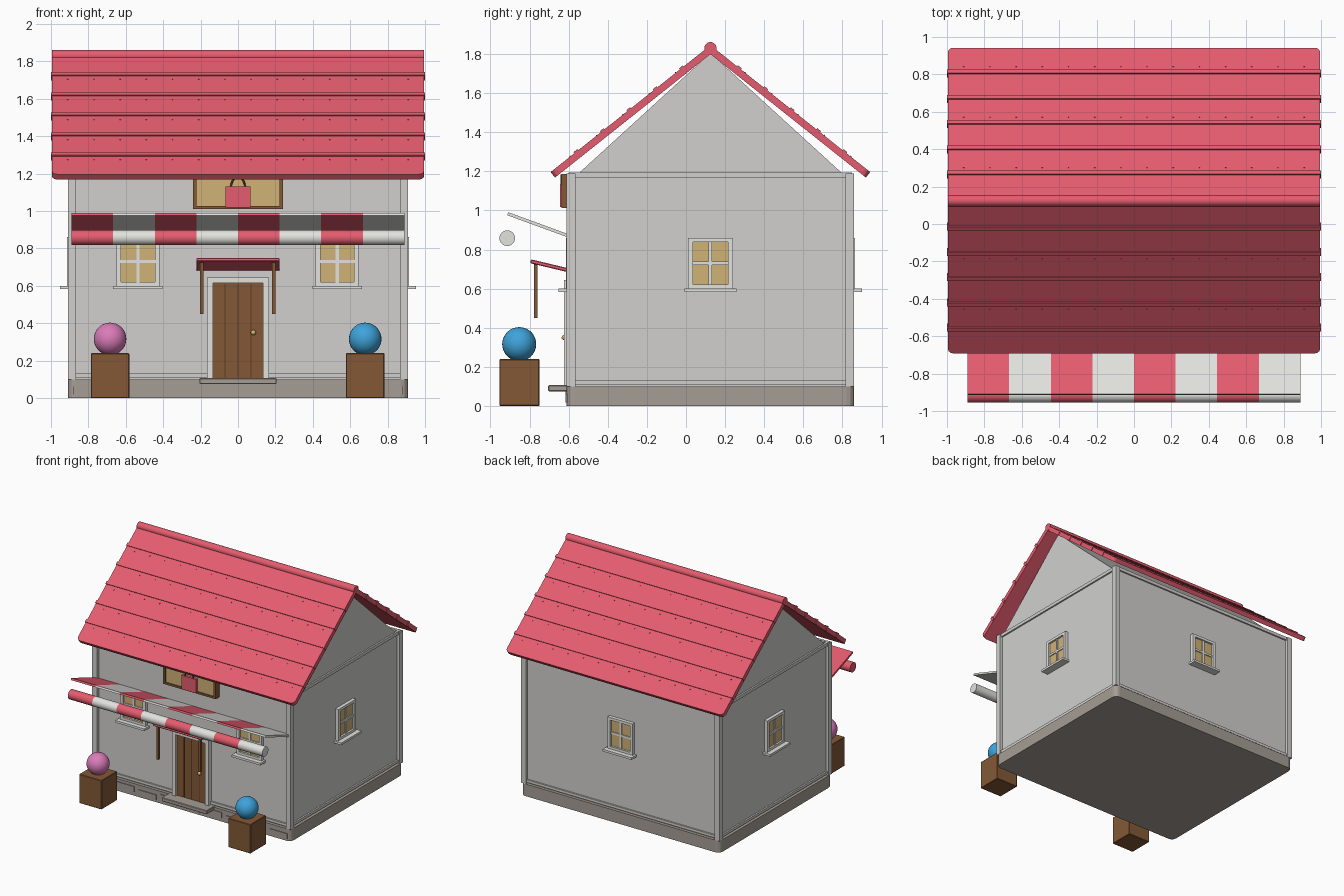
import bpy, bmesh, math
from mathutils import Matrix, Vector

if "Cube" in bpy.data.objects:
    bpy.data.objects.remove(bpy.data.objects["Cube"])


def material(name, r, g, b):
    m = bpy.data.materials.new(name)
    lin = [((c / 255 + 0.055) / 1.055) ** 2.4 for c in (r, g, b)]
    m.diffuse_color = (*lin, 1)
    m.use_nodes = True
    m.node_tree.nodes["Principled BSDF"].inputs["Base Color"].default_value = m.diffuse_color
    return m


RED = material("red", 228, 92, 110)
WHITE = material("white", 226, 226, 222)
WALL = material("wall grey", 209, 208, 206)
STONE = material("stone", 166, 157, 149)
BROWN = material("wood brown", 131, 89, 54)
DARK = material("dark wood", 88, 58, 36)
TAN = material("warm tan", 208, 178, 118)
PINK = material("pink", 218, 124, 184)
BLUE = material("blue", 62, 163, 218)


def finish(name, bm, mat, matrix=None, smooth=False):
    me = bpy.data.meshes.new(name)
    bmesh.ops.recalc_face_normals(bm, faces=bm.faces)
    bm.to_mesh(me)
    bm.free()
    if matrix:
        me.transform(matrix)
    for p in me.polygons:
        p.use_smooth = smooth
    me.materials.append(mat)
    ob = bpy.data.objects.new(name, me)
    bpy.context.collection.objects.link(ob)
    if smooth:
        bpy.context.view_layer.objects.active = ob
        ob.select_set(True)
        bpy.ops.object.shade_smooth_by_angle()
        ob.select_set(False)
    return ob


def box(name, x, y, z, mat, matrix=None, bevel=0.0, axis=None):
    """Box from (min, max) ranges; optional bevel of all edges or those along one axis."""
    bm = bmesh.new()
    bmesh.ops.create_cube(bm, size=1)
    for v in bm.verts:
        v.co = [(r[0] + r[1]) / 2 + c * (r[1] - r[0]) for c, r in zip(v.co, (x, y, z))]
    if bevel:
        es = [e for e in bm.edges if axis is None or
              abs((e.verts[0].co - e.verts[1].co).normalized()[axis]) > 0.9]
        bmesh.ops.bevel(bm, geom=es, offset=bevel, segments=3 if axis is not None else 1,
                        profile=0.5, affect='EDGES')
    return finish(name, bm, mat, matrix)


def slope(low, high):
    """Matrix whose local y runs from low to high (y, z points); returns it and the length."""
    a, b = Vector((0, *low)), Vector((0, *high))
    ang = math.atan2(b.z - a.z, b.y - a.y)
    return Matrix.Translation(a) @ Matrix.Rotation(ang, 4, 'X'), (b - a).length


def rod(name, x0, x1, y, z, r, mat):
    bm = bmesh.new()
    bmesh.ops.create_cone(bm, cap_ends=True, segments=24, radius1=r, radius2=r, depth=x1 - x0)
    m = Matrix.Translation(((x0 + x1) / 2, y, z)) @ Matrix.Rotation(math.pi / 2, 4, 'Y')
    return finish(name, bm, mat, m, True)


def ball(name, loc, r, mat):
    bm = bmesh.new()
    bmesh.ops.create_uvsphere(bm, u_segments=28, v_segments=18, radius=r)
    return finish(name, bm, mat, Matrix.Translation(loc), True)


CY = 0.125  # middle of the house in y

# Stone base, walls, gable
box("stone_base", (-.91, .91), (-.61, .86), (0, .1), STONE, bevel=.04, axis=2)
box("walls", (-.885, .885), (-.585, .835), (.1, 1.18), WALL)
bm = bmesh.new()
f = bm.faces.new([bm.verts.new((-.885, y, z)) for y, z in
                  ((-.565, 1.175), (CY, 1.805), (.815, 1.175))])
ext = bmesh.ops.extrude_face_region(bm, geom=[f])
bmesh.ops.translate(bm, vec=(1.77, 0, 0),
                    verts=[v for v in ext["geom"] if isinstance(v, bmesh.types.BMVert)])
finish("gable", bm, WALL)

# Corner posts and horizontal trims
for sx in (-1, 1):
    for sy in (-1, 1):
        x, y = sx * .8875, CY + sy * .7125
        box("corner_post", (x - .0225, x + .0225), (y - .0225, y + .0225), (.1, 1.19), WALL)
for z0, z1 in ((.11, .132), (1.168, 1.195)):
    for s in (-1, 1):
        x, y = s * .888, CY + s * .713
        box("side_trim", (x - .01, x + .01), (-.6, .85), (z0, z1), WALL)
        box("long_trim", (-.9, .9), (y - .01, y + .01), (z0, z1), WALL)

# Roof slabs, tile battens and nails
for s in (-1, 1):
    m, length = slope((-.681, 1.182), (CY, 1.822))
    if s > 0:  # mirror to the back by a half turn about the ridge line
        m = Matrix.Translation((0, 2 * CY, 0)) @ Matrix.Rotation(math.pi, 4, 'Z') @ m
    box("roof_slab", (-.995, .995), (0, length), (-.018, .018), RED, m, bevel=.03, axis=2)
    step = .135 * length / .806
    for k in range(1, 6):
        d = length - k * step
        box("roof_batten", (-1, 1), (d - .012, d + .012), (-.012, .025), RED, m)
        bm = bmesh.new()
        for i in range(14):
            bmesh.ops.create_cube(bm, size=.007, matrix=Matrix.Translation(
                (-.91 + .14 * i, d - .04, .018)))
        finish("roof_nails", bm, RED, m)
rod("roof_ridge", -.995, .995, CY, 1.83, .031, RED)


# Windows: local -y is outward, origin on the wall
def window(x, y, turn):
    m = Matrix.Translation((x, y, 0)) @ Matrix.Rotation(turn, 4, 'Z')
    box("window_glass", (-.1, .1), (-.012, .01), (.605, .845), TAN, m)
    for s in (-1, 1):
        box("window_side", sorted((s * .09, s * .115)), (-.028, .01), (.6, .86), WHITE, m)
    box("window_head", (-.09, .09), (-.028, .01), (.838, .86), WHITE, m)
    box("window_foot", (-.09, .09), (-.028, .01), (.6, .62), WHITE, m)
    box("window_bar_upright", (-.009, .009), (-.02, .01), (.61, .85), WHITE, m)
    box("window_bar_level", (-.09, .09), (-.02, .01), (.721, .739), WHITE, m)
    box("window_sill", (-.132, .132), (-.066, .01), (.582, .6), WHITE, m)


for wx, wy, turn in ((-.535, -.585, 0), (.53, -.585, 0), (.885, CY, math.pi / 2),
                     (0, .835, math.pi), (-.885, CY, -math.pi / 2)):
    window(wx, wy, turn)

# Door with frame, plank grooves, knob and step
box("door", (-.14, .14), (-.606, -.58), (.1, .62), BROWN)
for i in range(3):
    x = -.07 + .07 * i
    box("door_groove", (x - .003, x + .003), (-.608, -.6), (.11, .61), DARK)
for s in (-1, 1):
    box("door_frame_side", sorted((s * .135, s * .167)), (-.625, -.58), (.1, .645), WHITE)
box("door_frame_head", (-.135, .135), (-.625, -.58), (.615, .645), WHITE)
ball("door_knob", (.082, -.622, .35), .014, TAN)
box("door_step", (-.207, .207), (-.705, -.59), (.075, .106), STONE, bevel=.004)

# Raised stones along the front of the base
for i in range(9):
    x, z = -.8 + .2 * i, (.04, .055)[i % 2]
    box("base_stone", (x - .08, x + .08), (-.616, -.6), (z - .022, z + .022), STONE)

# Door canopy with hanging posts
m, length = slope((-.795, .74), (-.585, .69))
box("door_canopy", (-.223, .223), (0, length), (-.01, .01), RED, m, bevel=.004)
for x in (-.194, .191):
    box("canopy_post", (x - .009, x + .009), (-.777, -.759), (.45, .73), BROWN)

# Striped awning and roll
m, length = slope((-.912, .983), (-.585, .864))
for i in range(8):
    x, c = -.89 + .2225 * i, (RED, WHITE)[i % 2]
    box("awning_stripe", (x, x + .2225), (0, length), (-.008, .008), c, m)
    rod("awning_roll", x, x + .2225, -.914, .858, .04, c)

# Shop sign with a plain bag shape
box("sign_panel", (-.225, .225), (-.625, -.58), (1.025, 1.175), TAN)
for s in (-1, 1):
    box("sign_frame_side", sorted((s * .222, s * .24)), (-.636, -.58), (1.012, 1.185), BROWN)
for z in (1.012, 1.17):
    box("sign_frame_bar", (-.222, .222), (-.636, -.58), (z, z + .015), BROWN)
box("bag", (-.068, .068), (-.645, -.62), (1.018, 1.132), RED)
cu = bpy.data.curves.new("bag_handle", 'CURVE')
cu.dimensions = '3D'
cu.bevel_depth, cu.bevel_resolution = .005, 2
sp = cu.splines.new('POLY')
sp.points.add(10)
for i, p in enumerate(sp.points):
    a = math.pi * i / 10
    p.co = (.037 * math.cos(a), -.637, 1.13 + .05 * math.sin(a), 1)
cu.materials.append(DARK)
bpy.context.collection.objects.link(bpy.data.objects.new("bag_handle", cu))

# Planters with round bushes
for x, c in ((-.684, PINK), (.68, BLUE)):
    box("planter", (x - .103, x + .103), (-.955, -.75), (0, .24), BROWN, bevel=.004)
    ball("bush", (x, -.853, .316), .087, c)
